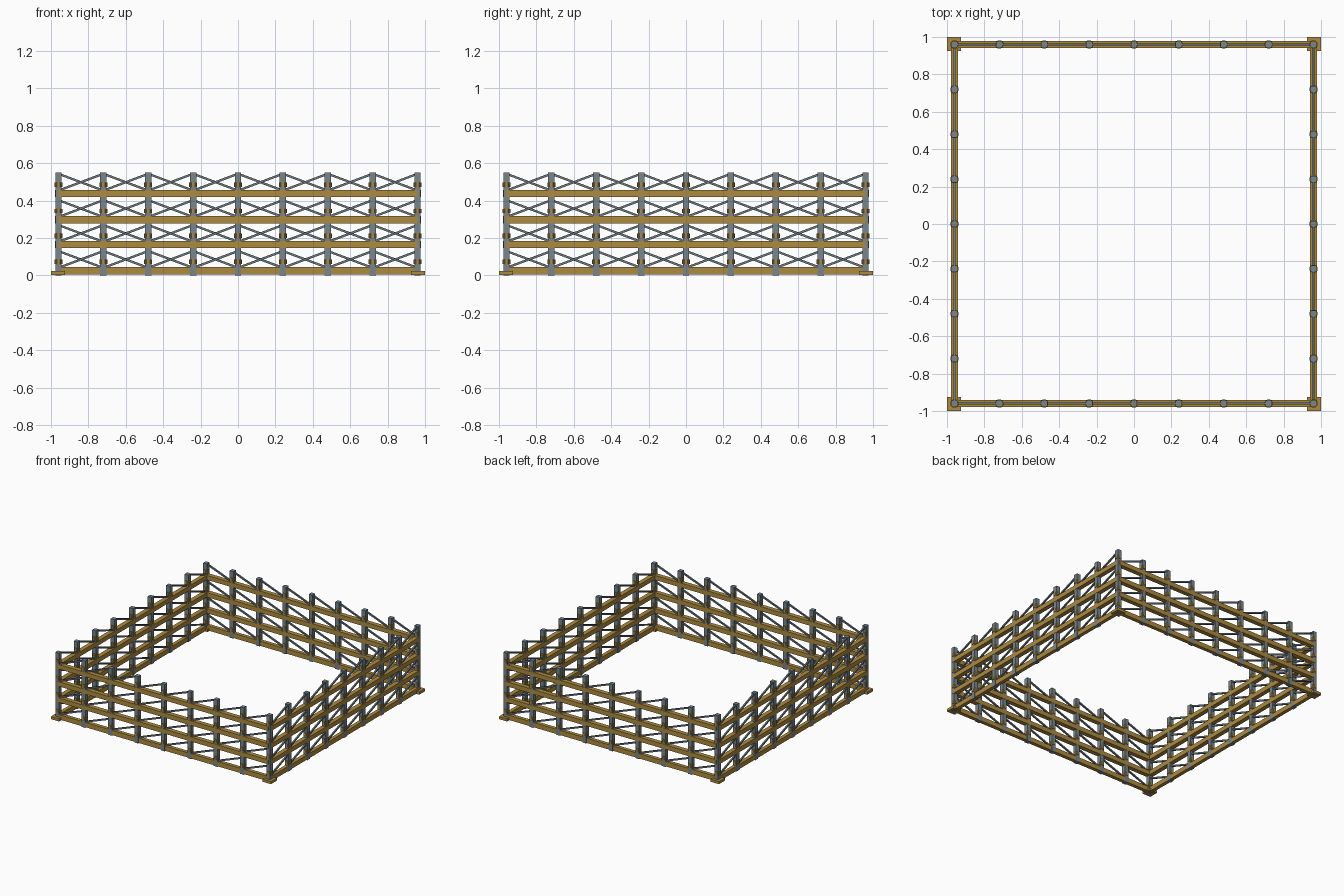
import bpy, bmesh, math
from mathutils import Matrix, Vector

if "Cube" in bpy.data.objects:
    bpy.data.objects.remove(bpy.data.objects["Cube"])


def material(name, rgb):
    m = bpy.data.materials.new(name)
    m.diffuse_color = (*rgb, 1)
    m.use_nodes = True
    m.node_tree.nodes["Principled BSDF"].inputs["Base Color"].default_value = m.diffuse_color
    return m


BROWN = material("ochre wood", (0.42, 0.26, 0.05))
GREY = material("steel grey", (0.19, 0.235, 0.26))
DARK = material("brace grey", (0.15, 0.19, 0.21))

R = 0.96          # distance of the fence line from the centre
STEP = 0.24       # post spacing
RAILS = [(0.005, 0.044, 0.030), (0.146, 0.183, 0.037),
         (0.278, 0.316, 0.037), (0.420, 0.457, 0.037)]   # bottom, top, depth


def box(bm, size, centre, rot=Matrix.Identity(4)):
    bmesh.ops.create_cube(bm, size=1, matrix=Matrix.Translation(centre) @ rot
                          @ Matrix.Diagonal((*size, 1)))


def finish(bm, name, mat, turn):
    bm.transform(Matrix.Rotation(turn, 4, 'Z'))
    me = bpy.data.meshes.new(name)
    bm.to_mesh(me)
    bm.free()
    me.materials.append(mat)
    bpy.context.collection.objects.link(bpy.data.objects.new(name, me))


# Build the front wall, then repeat it turned for each side
for side, label in enumerate(("front", "right", "back", "left")):
    turn = side * math.pi / 2
    posts, collars, rails, braces, foot = (bmesh.new() for _ in range(5))

    for i in range(8):
        x = -R + i * STEP
        # upright post
        box(posts, (0.034, 0.034, 0.55), (x, -R, 0.275))
        for z0, z1, d in RAILS:
            # wooden collar above each rail
            bmesh.ops.create_cone(
                collars, cap_ends=True, segments=8, radius1=0.023,
                radius2=0.023, depth=0.024,
                matrix=Matrix.Translation((x, -R, z1 + 0.028))
                @ Matrix.Rotation(math.pi / 8, 4, 'Z'))
            # diagonal brace rising to the next post
            a = Vector((x, -R, z1 - 0.004))
            b = Vector((x + STEP, -R, z1 + 0.086))
            v = b - a
            box(braces, (v.length, 0.012, 0.012), (a + b) / 2,
                Matrix.Rotation(-math.atan2(v.z, v.x), 4, 'Y'))

    # horizontal rails
    for z0, z1, d in RAILS:
        box(rails, (2 * R, d, z1 - z0), (0, -R, (z0 + z1) / 2))

    # corner foot plate
    box(foot, (0.075, 0.075, 0.022), (-0.9625, -0.9625, 0.013))

    finish(posts, label + "_posts", GREY, turn)
    finish(collars, label + "_collars", BROWN, turn)
    finish(rails, label + "_rails", BROWN, turn)
    finish(braces, label + "_braces", DARK, turn)
    finish(foot, label + "_corner_foot", BROWN, turn)
